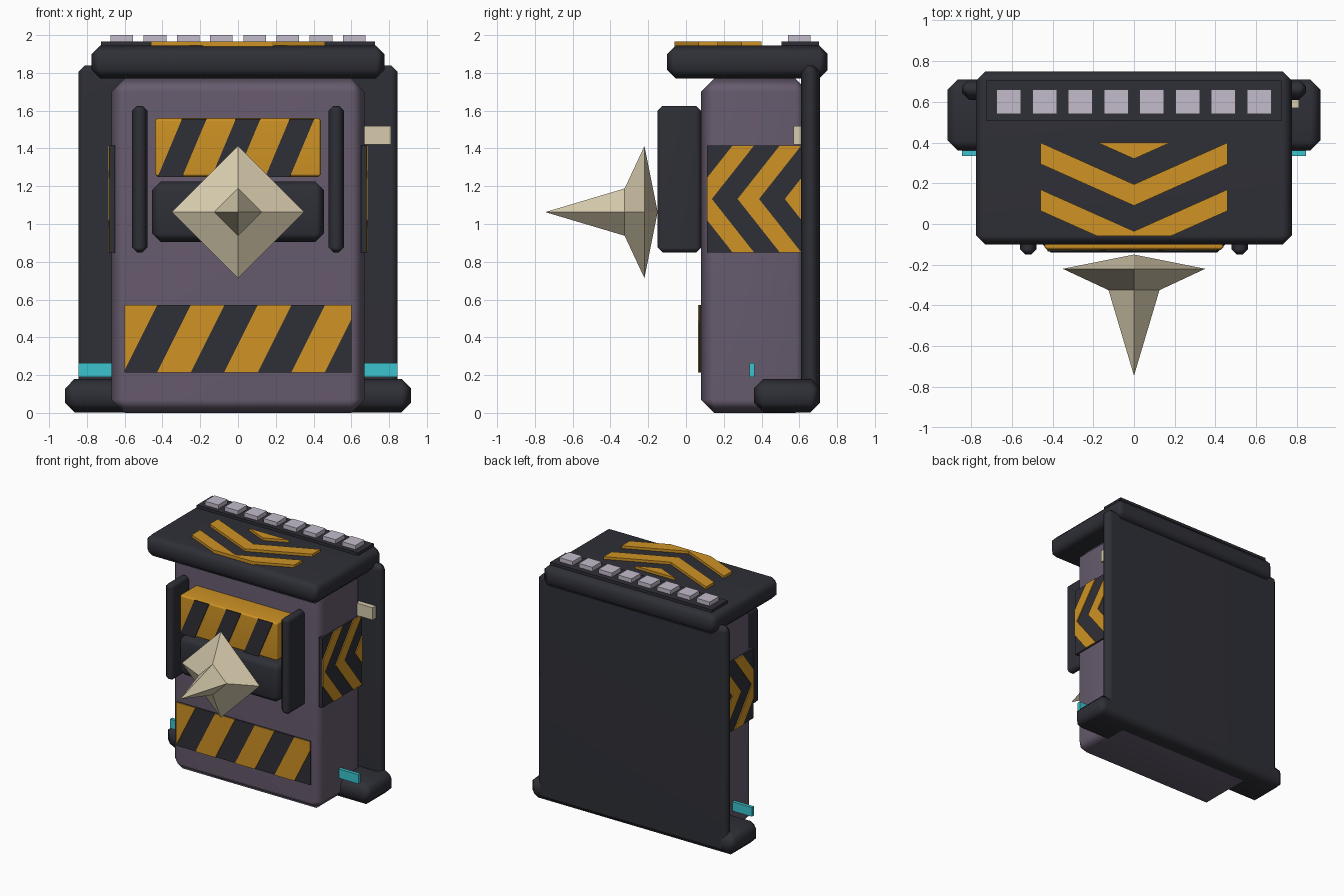
import bpy, bmesh
from mathutils import Vector, Matrix

if "Cube" in bpy.data.objects:
    bpy.data.objects.remove(bpy.data.objects["Cube"])


def material(name, r, g, b):
    m = bpy.data.materials.new(name)
    m.use_nodes = True
    m.diffuse_color = (r, g, b, 1)
    m.node_tree.nodes["Principled BSDF"].inputs["Base Color"].default_value = (r, g, b, 1)
    return m


PURPLE = material("dusty purple", 0.135, 0.105, 0.155)
DARK = material("charcoal", 0.028, 0.029, 0.038)
YELLOW = material("hazard yellow", 0.62, 0.29, 0.018)
CREAM = material("bone cream", 0.68, 0.60, 0.42)
TEAL = material("teal", 0.045, 0.55, 0.62)
PALE = material("pale lilac", 0.55, 0.50, 0.60)


def finish(name, bm, mat):
    bmesh.ops.recalc_face_normals(bm, faces=bm.faces)
    mesh = bpy.data.meshes.new(name)
    bm.to_mesh(mesh)
    bm.free()
    mesh.materials.append(mat)
    ob = bpy.data.objects.new(name, mesh)
    bpy.context.collection.objects.link(ob)
    return ob


def box(name, x, y, z, mat, bevel=0.0):
    """Box between (low, high) limits, with soft chamfered edges if asked."""
    bm = bmesh.new()
    bmesh.ops.create_cube(bm, size=1)
    lo, hi = Vector((x[0], y[0], z[0])), Vector((x[1], y[1], z[1]))
    for v in bm.verts:
        v.co = Vector([a + (c + 0.5) * (b - a) for a, b, c in zip(lo, hi, v.co)])
    ob = finish(name, bm, mat)
    if bevel:
        mod = ob.modifiers.new("chamfer", "BEVEL")
        mod.width, mod.segments = bevel, 1
        for p in ob.data.polygons:
            p.use_smooth = True
        ob.modifiers.new("flat faces", "WEIGHTED_NORMAL")
    return ob


def frame(origin, u, v):
    """Matrix taking flat (u, v) drawings onto a surface."""
    u, v = Vector(u), Vector(v)
    return Matrix.Translation(origin) @ Matrix((u, v, u.cross(v))).transposed().to_4x4()


def decal(name, polys, rect, matrix, thick, mat):
    """Polygons clipped to a rectangle, thickened and laid on a surface."""
    bm = bmesh.new()
    for poly in polys:
        bm.faces.new([bm.verts.new((u, v, 0)) for u, v in poly])
    bmesh.ops.remove_doubles(bm, verts=bm.verts, dist=1e-4)
    u0, u1, v0, v1 = rect
    for co, no in (((u0, 0, 0), (-1, 0, 0)), ((u1, 0, 0), (1, 0, 0)),
                   ((0, v0, 0), (0, -1, 0)), ((0, v1, 0), (0, 1, 0))):
        bmesh.ops.bisect_plane(bm, geom=bm.verts[:] + bm.edges[:] + bm.faces[:],
                               plane_co=co, plane_no=no, clear_outer=True)
    ext = bmesh.ops.extrude_face_region(bm, geom=bm.faces[:], use_keep_orig=True)
    for v in ext["geom"]:
        if isinstance(v, bmesh.types.BMVert):
            v.co.z += thick
    bm.transform(matrix)
    return finish(name, bm, mat)


def slants(start, width, period, count, v0, v1, slope=0.5):
    lean = (v1 - v0) * slope
    return [[(a, v0), (a + width, v0), (a + width + lean, v1), (a + lean, v1)]
            for a in (start + i * period for i in range(count))]


def chevrons(half, length):
    """Arrow bands pointing to v = 0, in proportion to the panel size."""
    polys = []
    for tip in (-0.174, 0.326, 0.826):
        a, b, rise = tip * length, (tip + 0.228) * length, 0.446 * length
        for s in (-1, 1):
            polys.append([(0, a), (s * half, a + rise), (s * half, b + rise), (0, b)])
    return polys, (-half, half, 0, length)


# Main cabinet, rear frame, foot and lid
box("body", (-0.67, 0.67), (0.08, 0.65), (0, 1.77), PURPLE, 0.07)
box("back_panel", (-0.845, 0.845), (0.61, 0.71), (0.02, 1.84), DARK, 0.035)
box("foot", (-0.915, 0.915), (0.36, 0.71), (0.003, 0.18), DARK, 0.05)
box("lid", (-0.775, 0.775), (-0.1, 0.75), (1.77, 1.945), DARK, 0.045)

# Row of lights on the lid
box("light_strip", (-0.725, 0.725), (0.505, 0.705), (1.94, 1.967), DARK)
for i in range(8):
    x = (i - 3.5) * 0.1757
    box(f"lid_light_{i + 1}", (x - 0.06, x + 0.06), (0.54, 0.66), (1.96, 2.0), PALE)

# Arrow bands on the lid
bands, rect = chevrons(0.46, 0.46)
decal("lid_arrows", bands, rect, frame((0, -0.06, 1.94), (1, 0, 0), (0, 1, 0)), 0.026, YELLOW)

# Arrow panels, lamps and brackets on both sides
bands, rect = chevrons(0.2825, 0.5)
for side, s in (("left", 1), ("right", -1)):
    box(f"{side}_arrow_panel", sorted((s * 0.65, s * 0.682)), (0.11, 0.61), (0.85, 1.415), DARK)
    decal(f"{side}_arrows", bands, rect,
          frame((s * 0.682, 0.11, 1.1325), (0, 0, -s), (0, 1, 0)), 0.007, YELLOW)
    box(f"{side}_lamp", sorted((s * 0.66, s * 0.845)), (0.335, 0.362), (0.19, 0.265), TEAL)
    box(f"{side}_bracket", sorted((s * 0.48, s * 0.56)), (-0.15, 0.08), (0.85, 1.625), DARK, 0.025)
box("side_tag", (0.66, 0.81), (0.57, 0.615), (1.42, 1.52), CREAM)

# Hazard stripes across the lower front
box("lower_stripe_base", (-0.6, 0.6), (0.07, 0.1), (0.215, 0.57), DARK)
decal("lower_stripes", slants(-0.783, 0.178, 0.355, 4, 0.215, 0.57), (-0.6, 0.6, 0.215, 0.57),
      frame((0, 0.07, 0), (1, 0, 0), (0, 0, 1)), 0.006, YELLOW)

# Upper hazard panel
box("upper_panel", (-0.44, 0.44), (-0.128, 0.09), (1.25, 1.56), YELLOW, 0.015)
decal("upper_stripes", slants(-0.425, 0.13, 0.285, 3, 1.25, 1.56, 0.42), (-0.44, 0.44, 1.25, 1.555),
      frame((0, -0.128, 0), (1, 0, 0), (0, 0, 1)), 0.007, DARK)

# Mount block and four-sided spike
box("spike_mount", (-0.455, 0.455), (-0.14, 0.09), (0.905, 1.225), DARK, 0.045)
bm = bmesh.new()
rings = []
for y, r in ((-0.15, 0), (-0.22, 0.35), (-0.325, 0.125), (-0.745, 0)):
    corners = ((1, 0), (0, 1), (-1, 0), (0, -1)) if r else ((0, 0),)
    rings.append([bm.verts.new((r * cx, y, 1.063 + r * cz)) for cx, cz in corners])
for a, b in zip(rings, rings[1:]):
    for i in range(4):
        j = (i + 1) % 4
        quad = [a[i % len(a)], a[j % len(a)], b[j % len(b)], b[i % len(b)]]
        bm.faces.new(list(dict.fromkeys(quad)))
finish("spike", bm, CREAM)
